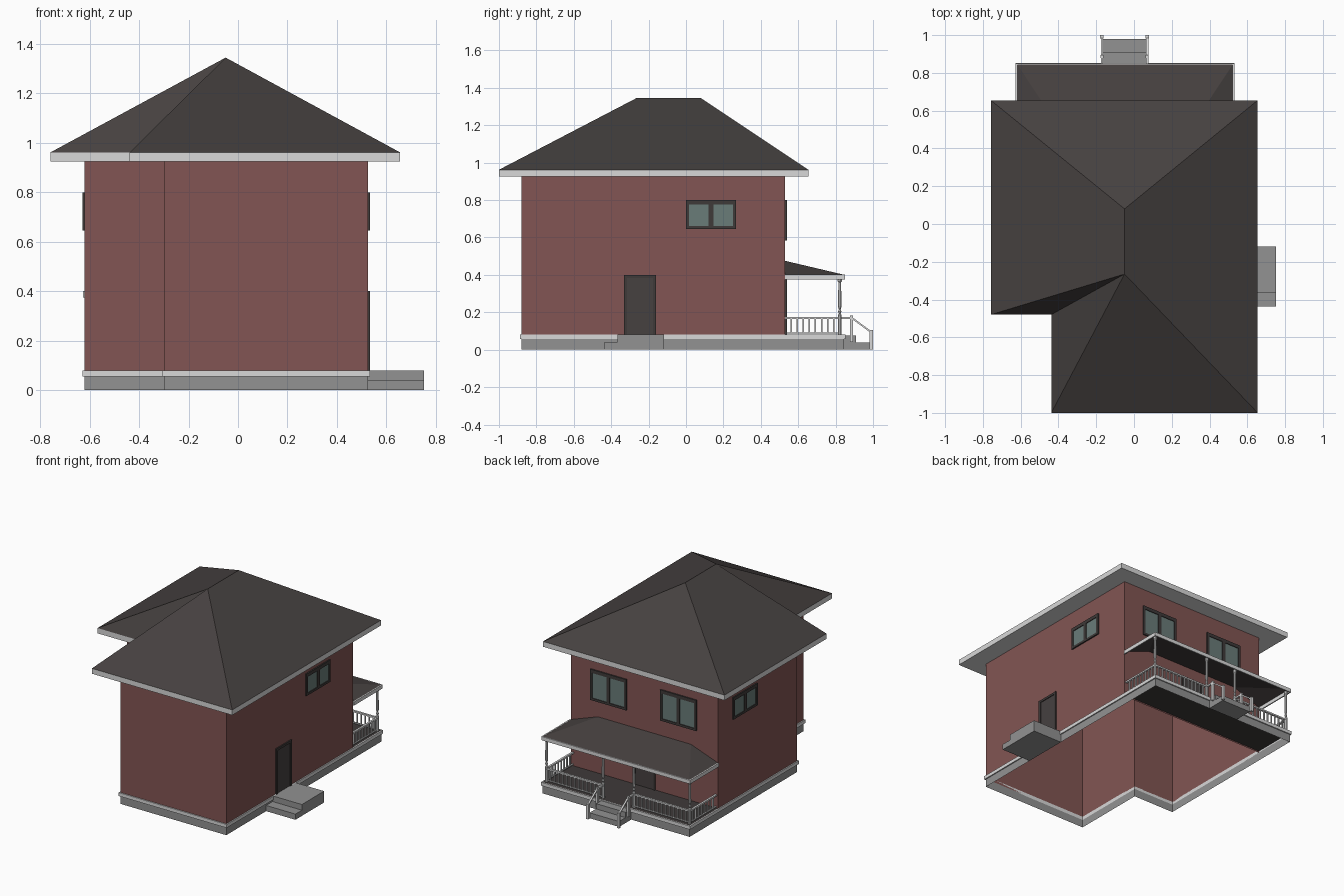
import bpy, math

if "Cube" in bpy.data.objects:
    bpy.data.objects.remove(bpy.data.objects["Cube"])


def material(name, r, g, b):
    m = bpy.data.materials.new(name)
    lin = [((c / 255 + 0.055) / 1.055) ** 2.4 for c in (r, g, b)]
    m.diffuse_color = (*lin, 1)
    m.use_nodes = True
    m.node_tree.nodes["Principled BSDF"].inputs["Base Color"].default_value = m.diffuse_color
    return m


BRICK = material("brick red", 130, 85, 83)
WHITE = material("trim white", 216, 216, 216)
STONE = material("foundation grey", 146, 146, 146)
ROOF = material("roof charcoal", 70, 65, 64)
DARK = material("frame dark", 62, 58, 57)
GLASS = material("window glass", 106, 124, 121)


def mesh(name, verts, faces, mat):
    me = bpy.data.meshes.new(name)
    me.from_pydata(verts, [], faces)
    me.materials.append(mat)
    ob = bpy.data.objects.new(name, me)
    bpy.context.collection.objects.link(ob)
    return ob


def boxes(name, items, mat):
    """One object from many boxes (x0, x1, y0, y1, z0, z1)."""
    v, f = [], []
    for x0, x1, y0, y1, z0, z1 in items:
        n = len(v)
        v += [(x, y, z) for z in (z0, z1) for x, y in ((x0, y0), (x1, y0), (x1, y1), (x0, y1))]
        f += [[n + i for i in q] for q in ((3, 2, 1, 0), (4, 5, 6, 7), (0, 1, 5, 4),
                                           (1, 2, 6, 5), (2, 3, 7, 6), (3, 0, 4, 7))]
    return mesh(name, v, f, mat)


def shell(name, plan, z0, z1, mat, bottom=False):
    """Open vertical walls over a plan, with an optional underside."""
    n = len(plan)
    v = [(x, y, z) for z in (z0, z1) for x, y in plan]
    f = [(i, (i + 1) % n, n + (i + 1) % n, n + i) for i in range(n)]
    if bottom:
        f.append(tuple(reversed(range(n))))
    return mesh(name, v, f, mat)


def offset(plan, d):
    """Grow a right-angled counterclockwise plan outward by d."""
    out = []
    for i, (x, y) in enumerate(plan):
        px, py = plan[i - 1]
        nx, ny = plan[(i + 1) % len(plan)]
        for dx, dy in ((x - px, y - py), (nx - x, ny - y)):
            l = math.hypot(dx, dy)
            px, py = px, py
            x, y = x + d * dy / l, y - d * dx / l
            nx, ny = nx + d * dy / l, ny - d * dx / l
        out.append((x, y))
    return out


def house_plan(back):
    return [(0.525, -0.88), (0.525, back), (-0.62, back), (-0.62, -0.35), (-0.30, -0.35), (-0.30, -0.88)]


# Brick walls, foundation and the white band around it
shell("brick_walls", house_plan(0.53), 0.06, 0.925, BRICK)
base = house_plan(0.845)
shell("foundation", base, 0, 0.06, STONE)
outer, n = offset(base, 0.008), 6
rings = [(outer, 0.056), (outer, 0.08), (base, 0.08), (base, 0.056)]
mesh("base_trim", [(x, y, z) for p, z in rings for x, y in p],
     [(r * n + i, r * n + (i + 1) % n, (r + 1) % 4 * n + (i + 1) % n, (r + 1) % 4 * n + i)
      for r in range(4) for i in range(n)], WHITE)

# Main hipped roof with white eaves
eave = [(0.655, -1.0), (0.655, 0.655), (-0.758, 0.655), (-0.758, -0.48), (-0.438, -0.48), (-0.438, -1.0)]
shell("main_eaves", eave, 0.925, 0.962, WHITE, bottom=True)
mesh("main_roof", [(x, y, 0.962) for x, y in eave] + [(-0.05, -0.265, 1.345), (-0.05, 0.08, 1.345)],
     [(0, 1, 7, 6), (1, 2, 7), (2, 3, 6, 7), (3, 4, 6), (4, 5, 6), (5, 0, 6)], ROOF)

# Porch roof, fascia and deck
mesh("porch_roof", [(0.525, 0.53, 0.4), (0.525, 0.848, 0.4), (-0.62, 0.848, 0.4), (-0.62, 0.53, 0.4),
                    (0.315, 0.53, 0.475), (-0.41, 0.53, 0.475)],
     [(0, 1, 4), (1, 2, 5, 4), (2, 3, 5)], ROOF)
boxes("porch_fascia", [(-0.627, 0.532, 0.842, 0.85, 0.375, 0.401),
                       (-0.627, -0.619, 0.53, 0.842, 0.375, 0.401),
                       (0.524, 0.532, 0.53, 0.842, 0.375, 0.401)], WHITE)
boxes("porch_deck", [(-0.62, 0.525, 0.53, 0.845, 0.07, 0.079)], DARK)


# Turned porch posts
def post(name, x, y):
    prof = [(0.011, 0.08), (0.011, 0.185), (0.005, 0.192), (0.010, 0.204), (0.005, 0.216),
            (0.010, 0.23), (0.008, 0.36), (0.012, 0.365), (0.012, 0.385)]
    s = 8
    v = [(x + r * math.cos(math.tau * (i + .5) / s), y + r * math.sin(math.tau * (i + .5) / s), z)
         for r, z in prof for i in range(s)]
    f = [(k * s + i, k * s + (i + 1) % s, (k + 1) * s + (i + 1) % s, (k + 1) * s + i)
         for k in range(len(prof) - 1) for i in range(s)]
    mesh(name, v, f, WHITE)


XL, XR, SL, SR, YP = -0.605, 0.51, -0.17, 0.07, 0.822
for i, x in enumerate((XL, SL, SR, XR)):
    post(f"porch_post_{i + 1}", x, YP)


# Railings: rails plus evenly spaced balusters, along x or y
def railing(name, a, b, fixed, along_x):
    def put(u0, u1, w, z0, z1):
        v0, v1 = fixed - w, fixed + w
        return (u0, u1, v0, v1, z0, z1) if along_x else (v0, v1, u0, u1, z0, z1)
    items = [put(a, b, 0.007, 0.165, 0.176), put(a, b, 0.005, 0.086, 0.093)]
    count = round((b - a) / 0.031)
    for i in range(1, count):
        u = a + (b - a) * i / count
        items.append(put(u - 0.004, u + 0.004, 0.004, 0.093, 0.165))
    boxes(name, items, WHITE)


railing("railing_back_left", XL, SL, YP, True)
railing("railing_back_right", SR, XR, YP, True)
railing("railing_side_left", 0.53, YP, XL, False)
railing("railing_side_right", 0.53, YP, XR, False)

# Porch steps with sloping handrails
boxes("porch_steps", [(-0.165, 0.065, 0.845, 0.908, 0, 0.075),
                      (-0.165, 0.065, 0.908, 0.98, 0, 0.038)], STONE)
for side, x in (("left", SL), ("right", SR)):
    boxes(f"stair_posts_{side}", [(x - 0.008, x + 0.008, 0.878, 0.894, 0.04, 0.182),
                                  (x - 0.009, x + 0.009, 0.982, 1.0, 0, 0.104)], WHITE)
    path = [(YP, 0.17), (0.886, 0.17), (0.988, 0.095)]
    mesh(f"stair_handrail_{side}",
         [(x + dx, y, z + dz) for y, z in path
          for dx, dz in ((-.006, -.005), (.006, -.005), (.006, .006), (-.006, .006))],
         [(k * 4 + i, k * 4 + (i + 1) % 4, k * 4 + 4 + (i + 1) % 4, k * 4 + 4 + i)
          for k in range(2) for i in range(4)], WHITE)

# Side entrance platform and step
boxes("side_steps", [(0.525, 0.753, -0.365, -0.118, 0, 0.08),
                     (0.525, 0.753, -0.437, -0.365, 0, 0.04)], STONE)


# Windows and doors set on a wall: axis "x" or "y", wall position and outward sign
def on_wall(axis, wall, sign):
    def put(u0, u1, z0, z1, d):
        a, b = sorted((wall - sign * 0.002, wall + sign * d))
        return (a, b, u0, u1, z0, z1) if axis == "x" else (u0, u1, a, b, z0, z1)
    return put


def window(name, put, a, b, z0, z1):
    m = (a + b) / 2
    boxes(name + "_frame", [put(a, a + .016, z0, z1, .009), put(b - .016, b, z0, z1, .009),
                            put(m - .013, m + .013, z0, z1, .009),
                            put(a + .016, b - .016, z0, z0 + .016, .009),
                            put(a + .016, b - .016, z1 - .024, z1, .009)], DARK)
    boxes(name + "_glass", [put(a + .01, b - .01, z0 + .01, z1 - .01, .004)], GLASS)


def door(name, put, a, b, z0, z1):
    boxes(name + "_frame", [put(a, a + .016, z0, z1, .009), put(b - .016, b, z0, z1, .009),
                            put(a + .016, b - .016, z1 - .016, z1, .009)], DARK)
    boxes(name + "_panel", [put(a + .01, b - .01, z0, z1 - .01, .004)], ROOF)


right, left, back = on_wall("x", 0.525, 1), on_wall("x", -0.62, -1), on_wall("y", 0.53, 1)
window("right_window", right, 0.0, 0.268, 0.645, 0.80)
window("left_window", left, 0.10, 0.37, 0.645, 0.80)
window("back_window_1", back, 0.09, 0.37, 0.583, 0.80)
window("back_window_2", back, -0.455, -0.175, 0.583, 0.80)
door("side_door", right, -0.332, -0.16, 0.08, 0.40)
door("porch_door", back, -0.135, 0.035, 0.08, 0.395)
